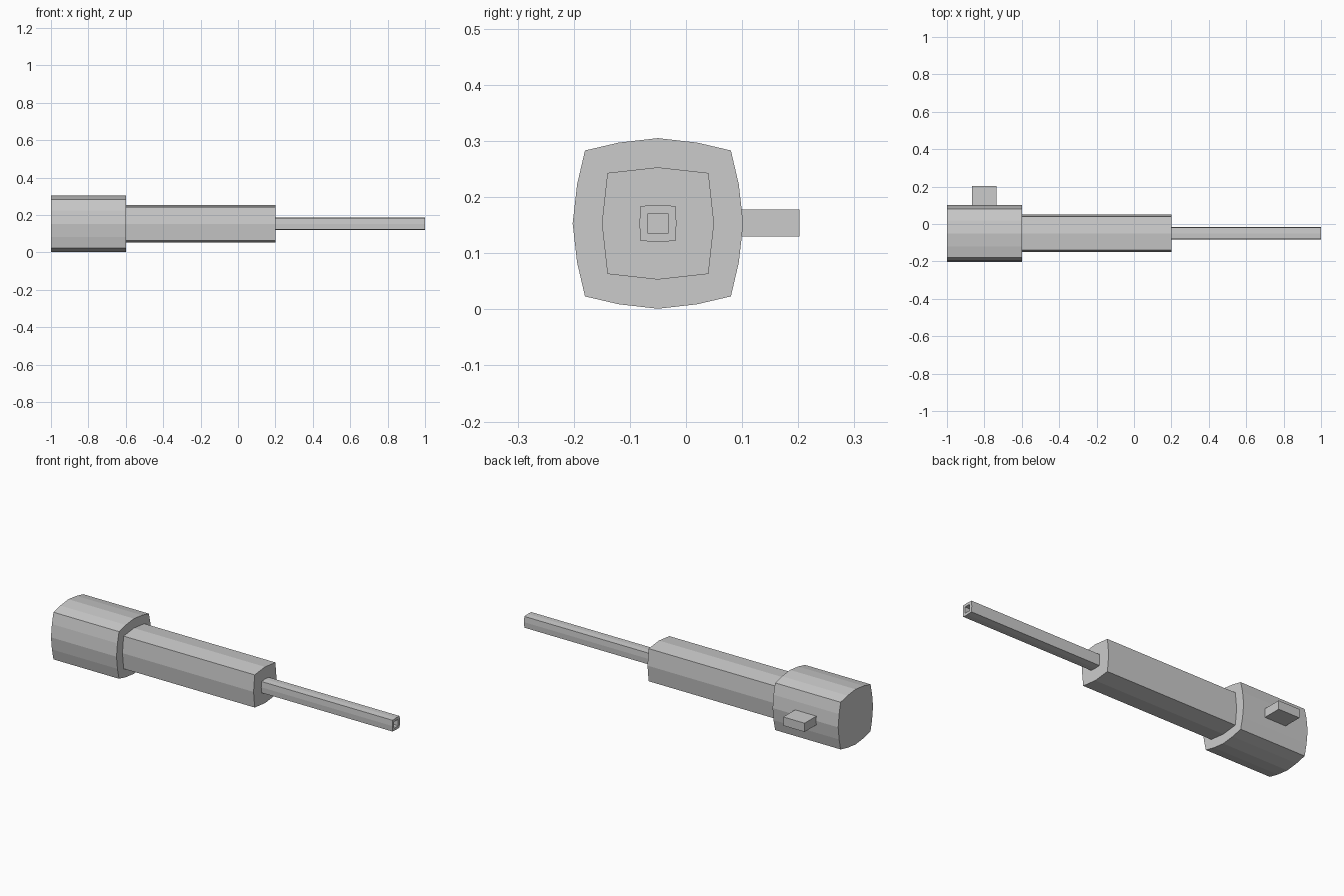
import bpy, bmesh
from mathutils import Vector

if "Cube" in bpy.data.objects:
    bpy.data.objects.remove(bpy.data.objects["Cube"])

CY, CZ = -0.05, 0.153  # common axis of the stepped body


def finish(bm, name):
    bmesh.ops.recalc_face_normals(bm, faces=bm.faces)
    mesh = bpy.data.meshes.new(name)
    bm.to_mesh(mesh)
    bm.free()
    ob = bpy.data.objects.new(name, mesh)
    bpy.context.collection.objects.link(ob)


def prism(name, side, x0, x1, hole=None):
    """Extrude one bulged side, repeated four times by quarter turns."""
    ring = []
    for _ in range(4):
        ring += side
        side = [(-b, a) for a, b in side]
    bm = bmesh.new()
    base = bm.faces.new([bm.verts.new((x0, CY + a, CZ + b)) for a, b in ring])
    ext = bmesh.ops.extrude_face_region(bm, geom=[base], use_keep_orig=True)
    bmesh.ops.translate(bm, vec=(x1 - x0, 0, 0),
                        verts=[g for g in ext["geom"] if isinstance(g, bmesh.types.BMVert)])
    if hole:
        # square bore sunk into the far end
        half, depth = hole
        bm.normal_update()
        end = max(bm.faces, key=lambda f: f.calc_center_median().x)
        bmesh.ops.inset_individual(bm, faces=[end], thickness=0.01)
        n = len(ring)
        for v in end.verts:
            d = Vector((v.co.y - CY, v.co.z - CZ))
            d *= half / max(abs(d.x), abs(d.y))
            v.co = (x1, CY + d.x, CZ + d.y)
        ext = bmesh.ops.extrude_discrete_faces(bm, faces=[end])["faces"] if n == 0 else None
        bore = bmesh.ops.extrude_face_region(bm, geom=[end])
        bmesh.ops.translate(bm, vec=(-depth, 0, 0),
                            verts=[g for g in bore["geom"] if isinstance(g, bmesh.types.BMVert)])
        if end.is_valid:
            bm.faces.remove(end)
    finish(bm, name)


# stepped body: wide rear housing, middle tube, thin hollow rod
prism("rear_housing", [(0.130, -0.130), (0.144, -0.070), (0.152, 0), (0.144, 0.070)], -1.0, -0.6)
prism("middle_tube", [(0.090, -0.090), (0.100, 0)], -0.6, 0.2)
prism("thin_rod", [(0.031, -0.031), (0.033, 0)], 0.2, 1.0, hole=(0.0175, 0.15))

# small block sticking out of the housing
bm = bmesh.new()
bmesh.ops.create_cube(bm, size=1)
bmesh.ops.scale(bm, vec=(0.13, 0.12, 0.048), verts=bm.verts)
bmesh.ops.translate(bm, vec=(-0.80, 0.142, 0.154), verts=bm.verts)
finish(bm, "side_block")
